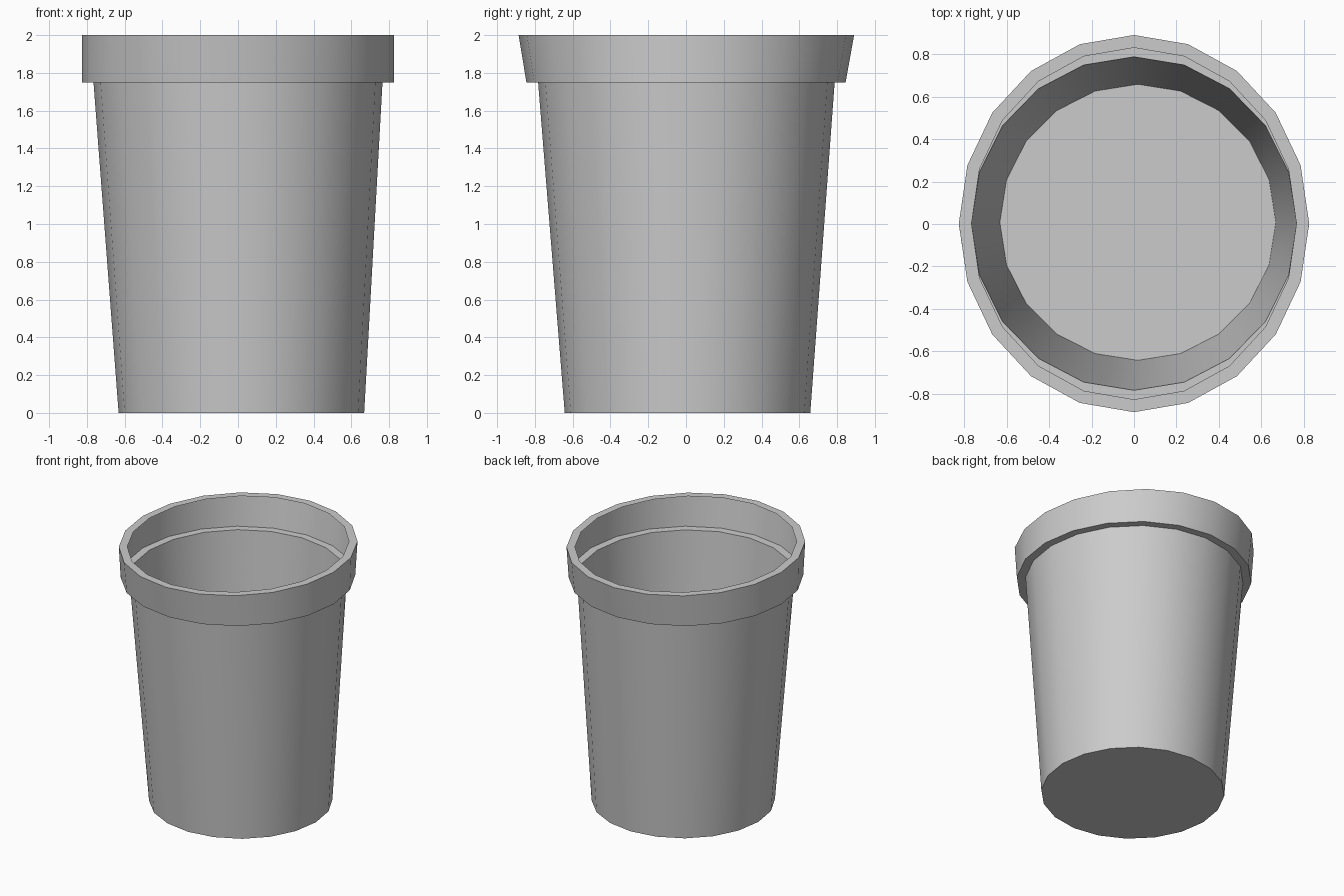
import bpy, bmesh
from math import sin, cos, pi, radians

if "Cube" in bpy.data.objects:
    bpy.data.objects.remove(bpy.data.objects["Cube"])

SIDES = 20

# Rings from floor to lip: centre x, centre y, radius x, radius y, height
RINGS = [
    (0.018, 0.008, 0.65, 0.65, 0.0),    # floor
    (0.0, 0.002, 0.765, 0.785, 1.75),   # top of the tapered wall
    (0.0, 0.0, 0.825, 0.845, 1.75),     # outer edge of the ledge
    (0.0, 0.002, 0.825, 0.888, 2.0),    # top of the rim
    (0.0, 0.002, 0.765, 0.828, 2.0),    # inner edge of the lip
]

# One thin shell: floor, wall, ledge, flared rim and lip
bm = bmesh.new()
loops = []
for cx, cy, rx, ry, z in RINGS:
    loops.append([bm.verts.new((cx + rx * cos(2 * pi * i / SIDES),
                                cy + ry * sin(2 * pi * i / SIDES), z))
                  for i in range(SIDES)])
bm.faces.new(loops[0][::-1])
for low, high in zip(loops, loops[1:]):
    for i in range(SIDES):
        j = (i + 1) % SIDES
        bm.faces.new((low[i], low[j], high[j], high[i]))

mesh = bpy.data.meshes.new("pot")
bm.to_mesh(mesh)
bm.free()
pot = bpy.data.objects.new("pot", mesh)
bpy.context.collection.objects.link(pot)

# Round walls smooth, rim corners and floor sharp
bpy.context.view_layer.objects.active = pot
pot.select_set(True)
bpy.ops.object.shade_smooth_by_angle(angle=radians(30))
